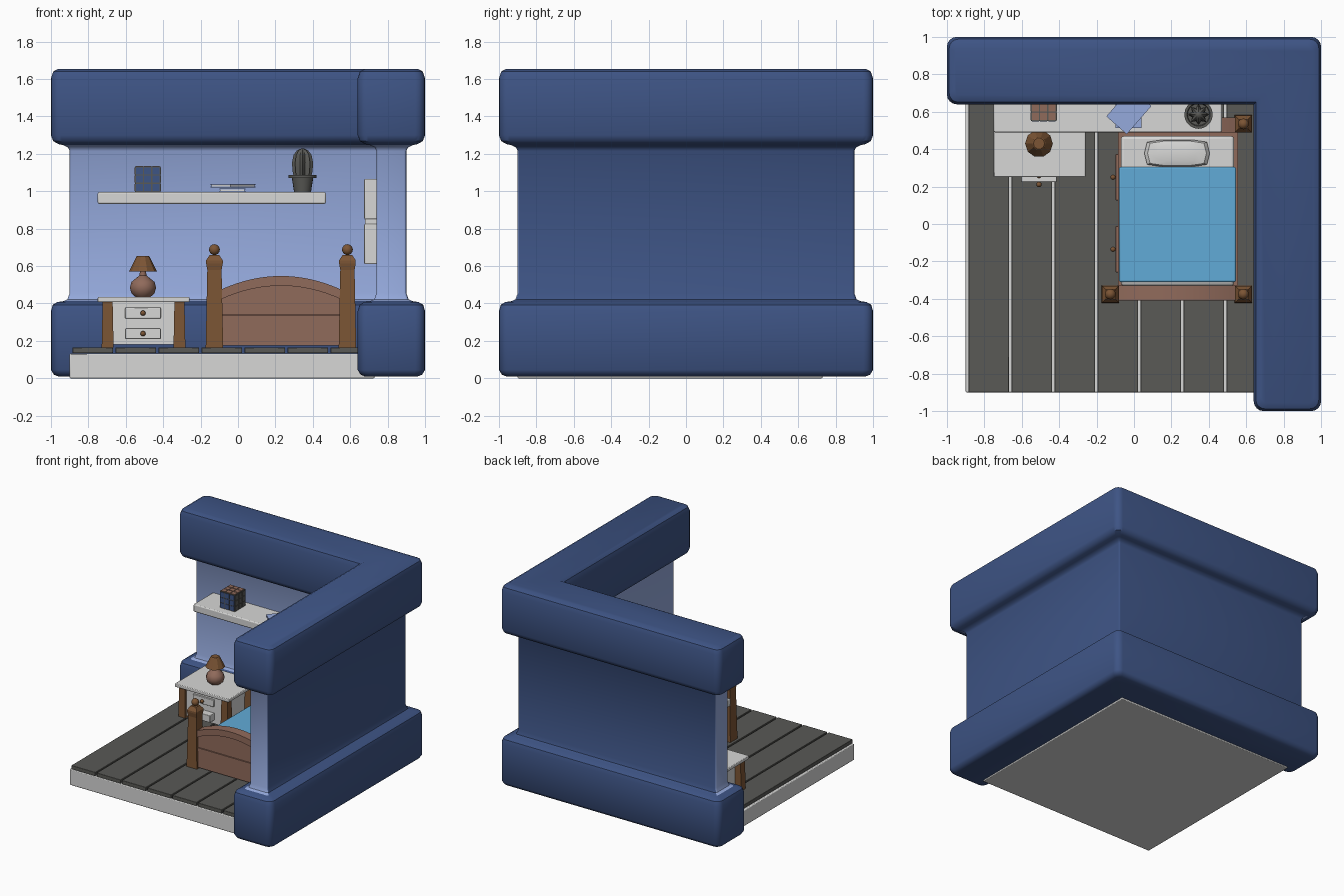
import bpy, bmesh, math
from mathutils import Vector, Matrix

old = bpy.data.objects.get("Cube")
if old:
    bpy.data.objects.remove(old, do_unlink=True)


def material(name, r, g, b):
    m = bpy.data.materials.new(name)
    m.use_nodes = True
    m.diffuse_color = (r, g, b, 1)
    m.node_tree.nodes["Principled BSDF"].inputs["Base Color"].default_value = (r, g, b, 1)
    return m


NAVY = material("navy blue", .048, .089, .235)
SKY = material("pale blue", .30, .40, .72)
WHITE = material("off white", .68, .68, .67)
GREY = material("dark grey", .1, .1, .092)
BROWN = material("wood brown", .2, .09, .035)
RUST = material("reddish brown", .28, .145, .105)
BLUE = material("blanket blue", .12, .41, .68)


def finish(name, bm, mats, bevel=0, smooth=True):
    bmesh.ops.recalc_face_normals(bm, faces=bm.faces)
    me = bpy.data.meshes.new(name)
    bm.to_mesh(me)
    bm.free()
    ob = bpy.data.objects.new(name, me)
    bpy.context.collection.objects.link(ob)
    for m in mats:
        me.materials.append(m)
    if bevel:
        mod = ob.modifiers.new("Bevel", "BEVEL")
        mod.width, mod.segments = bevel, 2
    if smooth:
        bpy.ops.object.select_all(action="DESELECT")
        ob.select_set(True)
        bpy.context.view_layer.objects.active = ob
        bpy.ops.object.shade_smooth_by_angle(angle=math.radians(40))
    return ob


def box(name, x, y, z, mat, bevel=0, turn=0):
    bm = bmesh.new()
    size = Matrix.Diagonal((x[1] - x[0], y[1] - y[0], z[1] - z[0], 1))
    centre = Vector((sum(x), sum(y), sum(z))) / 2
    bmesh.ops.create_cube(bm, size=1, matrix=Matrix.Translation(centre)
                          @ Matrix.Rotation(turn, 4, "Z") @ size)
    return finish(name, bm, [mat], bevel)


def loft(bm, rings):
    """Join closed rings of points with quads and cap both ends."""
    vs = [[bm.verts.new(p) for p in ring] for ring in rings]
    n = len(vs[0])
    for a, b in zip(vs, vs[1:]):
        for i in range(n):
            j = (i + 1) % n
            yield bm.faces.new((a[i], a[j], b[j], b[i])), i, (a[i].co.z + b[i].co.z) / 2
    bm.faces.new(vs[0])
    bm.faces.new(vs[-1])


def lathe(name, cx, cy, profile, mat, sides=16, dent=1, smooth=True, start=0):
    bm = bmesh.new()
    rings = []
    for r, z in profile:
        ring = []
        for i in range(sides):
            a = start + math.tau * i / sides
            k = r * (dent if i % 2 else 1)
            ring.append((cx + k * math.cos(a), cy + k * math.sin(a), z))
        rings.append(ring)
    list(loft(bm, rings))
    return finish(name, bm, [mat], smooth=smooth)


def ball(name, centre, r, mat):
    bm = bmesh.new()
    bmesh.ops.create_uvsphere(bm, u_segments=12, v_segments=8, radius=r,
                              matrix=Matrix.Translation(centre))
    return finish(name, bm, [mat])


# L-shaped wall: one footprint, offset outwards by a vertical profile
def wall_ring(z, d):
    r = .012 + .4 * d
    ring = []
    for x, y, sx, sy in ((.9, -.9, 1, -1), (.9, .9, 1, 1), (-.9, .9, -1, 1),
                         (-.9, .74, -1, -1), (.74, .74, 0, 0), (.74, -.9, -1, -1)):
        if not sx:
            ring.append((x - d, y - d, z))
            continue
        diag = math.atan2(sy, sx)
        for k in range(5):
            a = diag + (k - 2) * math.pi / 8
            ring.append((x + sx * (d - r) + r * math.cos(a),
                         y + sy * (d - r) + r * math.sin(a), z))
    return ring


profile = ((.01, .06), (.02, .085), (.045, .1), (.36, .1), (.393, .09), (.408, .065),
           (.412, .035), (.422, .012), (.455, 0), (1.215, 0), (1.235, .01), (1.247, .035),
           (1.252, .06), (1.268, .088), (1.3, .1), (1.605, .1), (1.64, .088), (1.655, .06))
bm = bmesh.new()
for face, i, z in loft(bm, [wall_ring(z, d) for z, d in profile]):
    inner = not 2 <= i <= 11
    face.material_index = 1 if inner and .411 < z < 1.242 else 0
finish("corner_wall", bm, [NAVY, SKY])

# Floor
box("floor_slab", (-.9, .73), (-.9, .73), (0, .132), WHITE, .006)
for i in range(7):
    x = -.885 + .23 * i
    box("floor_plank", (x, x + .217), (-.9, .7), (.134, .165), GREY, .003)

# Window on the side wall
for z in (.61, .85):
    y0, y1, z1 = -.35, .25, z + .215
    for y in ((y0, y0 + .05), (y1 - .05, y1)):
        box("window_side", (.675, .745), y, (z, z1), WHITE, .006)
    for zz in ((z, z + .04), (z1 - .04, z1)):
        box("window_rail", (.677, .745), (y0 + .04, y1 - .04), zz, WHITE)
    box("window_pane", (.715, .72), (y0 + .04, y1 - .04), (z + .03, z1 - .03), SKY)
box("window_crossbar", (.68, .745), (-.345, .245), (.82, .855), WHITE)

# Shelf
box("shelf", (-.75, .47), (.49, .75), (.933, .995), WHITE, .008)

# Puzzle cube with thin tiles
cx, cy, cz, half = -.483, .62, 1.065, .068
box("puzzle_cube", (cx - half, cx + half), (cy - half, cy + half), (cz - half, cz + half), GREY)
tiles = ((0, 1, GREY), (0, -1, RUST), (1, 1, SKY), (1, -1, NAVY), (2, 1, RUST))
for axis, side, mat in tiles:
    for a in (-1, 0, 1):
        for b in (-1, 0, 1):
            c = [cx, cy, cz]
            h = [.019] * 3
            h[axis] = .002
            c[axis] += side * (half + .001)
            c[(axis + 1) % 3] += a * .044
            c[(axis + 2) % 3] += b * .044
            box("cube_tile", *[(p - q, p + q) for p, q in zip(c, h)], mat)

# Books
for name, x, y, z, turn in (("lower_book", (-.1, .04), (.512, .71), .996, 0),
                            ("upper_book", (-.1, .045), (.503, .703), 1.02, -.72)):
    box(name + "_pages", (x[0] + .004, x[1] - .004), (y[0] + .004, y[1] - .004),
        (z + .003, z + .015), WHITE, turn=turn)
    for dz in (0, .014):
        box(name + "_cover", x, y, (z + dz, z + dz + .005), SKY, turn=turn)

# Potted cactus
lathe("cactus_pot", .345, .585, ((.045, .995), (.057, 1.07), (.076, 1.07), (.076, 1.087),
                                 (.062, 1.087), (.058, 1.078)), GREY, 20)
lathe("cactus", .345, .585, ((.045, 1.07), (.054, 1.11), (.056, 1.155), (.048, 1.195),
                             (.03, 1.218), (.008, 1.228)), GREY, 16, dent=.68)

# Nightstand
box("nightstand_top", (-.75, -.26), (.25, .645), (.407, .435), WHITE, .005)
box("nightstand_body", (-.675, -.34), (.285, .62), (.18, .407), WHITE)
for x in (-.697, -.313):
    for y in (.297, .602):
        lathe("nightstand_leg", x, y, ((.045, .165), (.038, .407)), BROWN, 4,
              smooth=False, start=math.pi / 4)
for front, z in ((.272, .32), (.225, .21)):
    box("nightstand_drawer", (-.603, -.413), (front, .3), (z, z + .058), WHITE, .004)
    ball("nightstand_knob", (-.508, front - .014, z + .029), .014, BROWN)

# Lamp
lathe("lamp_base", -.508, .43, ((.04, .435), (.062, .455), (.07, .485), (.062, .515),
                                (.035, .537), (.018, .55), (.016, .59)), RUST, 14)
lathe("lamp_shade", -.508, .43, ((.074, .572), (.036, .65), (.03, .655)), BROWN, 10, smooth=False)

# Bed posts
for x in (-.126, .585):
    for y in (-.375, .535):
        lathe("bed_post", x, y, ((.066, .165), (.054, .58), (.063, .615), (.063, .63),
                                 (.035, .66)), BROWN, 4, smooth=False, start=math.pi / 4)
        ball("post_knob", (x, y, .688), .029, BROWN)


# Arched boards at both ends of the bed
def arch(name, y, low, mat, drop=0):
    """Board between a lower edge function and the arched top edge."""
    xs = [-.09 + .64 * i / 16 for i in range(17)]
    top = lambda x: .475 + .072 * (1 - ((x - .23) / .32) ** 2) - drop
    outline = [(x, top(x)) for x in xs] + [(x, low(top(x))) for x in reversed(xs)]
    bm = bmesh.new()
    list(loft(bm, [[(x, yy, z) for x, z in outline] for yy in y]))
    finish(name, bm, [mat])


for name, y in (("footboard", -.37), ("headboard", .53)):
    arch(name + "_panel", (y - .03, y + .03), lambda t: .338, RUST, .04)
    arch(name + "_rim", (y - .04, y + .04), lambda t: t - .052, RUST)
    box(name + "_lower", (-.09, .55), (y - .035, y + .035), (.175, .335), RUST)

# Bed frame, side drawers and bedding
box("bed_frame", (-.085, .555), (-.35, .5), (.19, .36), RUST)
for y in (-.135, .25):
    box("bed_drawer", (-.098, -.07), (y - .125, y + .125), (.21, .33), RUST, .004)
    ball("bed_knob", (-.112, y, .27), .014, BROWN)
box("mattress", (-.07, .535), (-.33, .47), (.35, .415), WHITE, .015)
box("blanket", (-.08, .545), (-.31, .305), (.362, .428), BLUE, .008)

# Pillow: flat outline with pinched corners, swollen in the middle
bm = bmesh.new()
shape = ((-.175, 0), (-.16, -.06), (-.08, -.072), (.08, -.072), (.16, -.06), (.175, 0),
         (.16, .06), (.08, .072), (-.08, .072), (-.16, .06))
list(loft(bm, [[(.23 + x * s, .378 + y * s, z) for x, y in shape]
               for s, z in ((.85, .412), (1, .432), (.9, .452), (.6, .46))]))
finish("pillow", bm, [WHITE])
